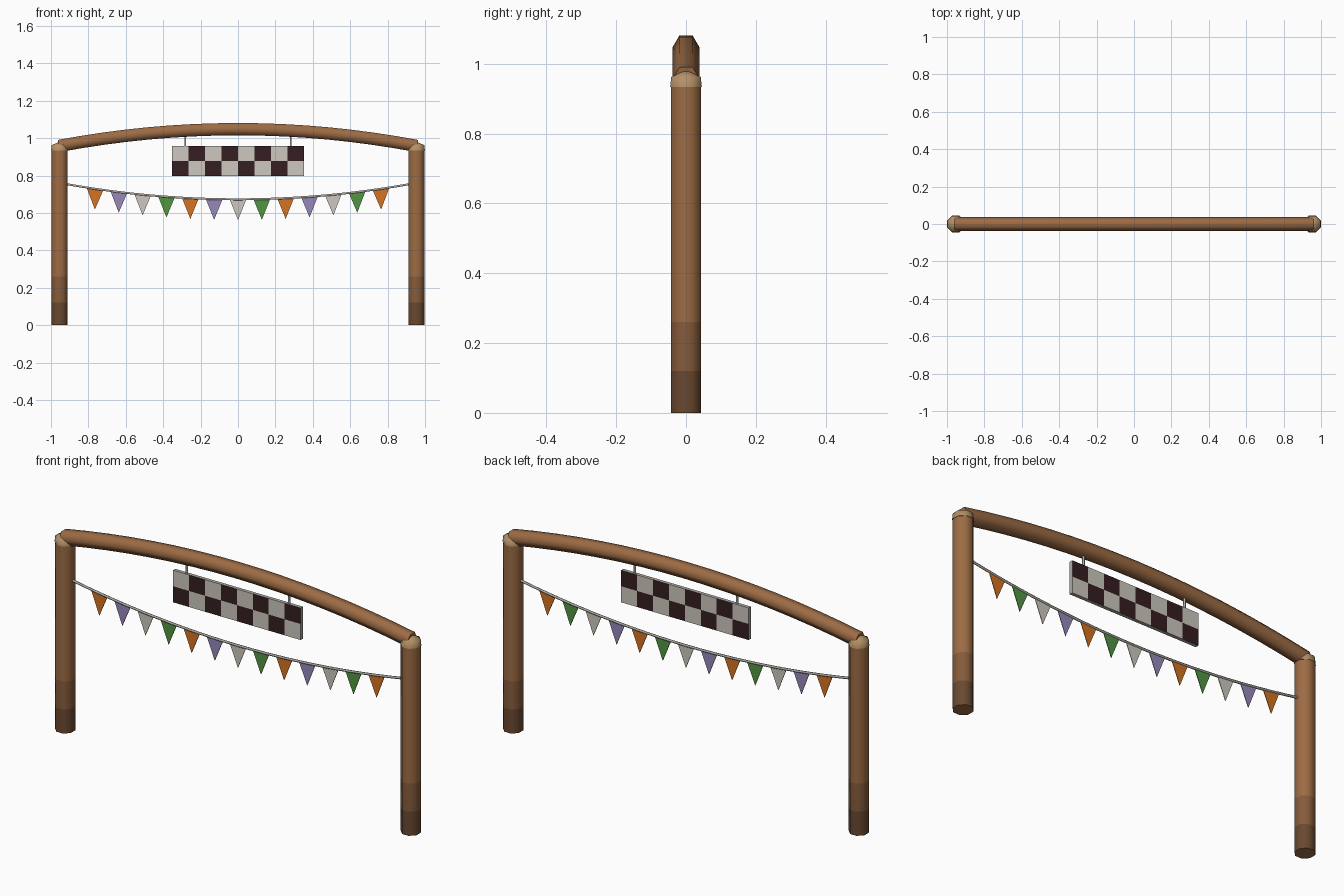
import bpy, bmesh, math
from mathutils import Vector

if "Cube" in bpy.data.objects:
    bpy.data.objects.remove(bpy.data.objects["Cube"])


def material(name, r, g, b):
    m = bpy.data.materials.new(name)
    m.diffuse_color = (r, g, b, 1)
    m.use_nodes = True
    m.node_tree.nodes["Principled BSDF"].inputs["Base Color"].default_value = m.diffuse_color
    return m


WOOD = material("wood", .335, .148, .058)
MID = material("weathered wood", .235, .105, .044)
DARK = material("damp wood", .14, .066, .03)
TAN = material("cut wood", .45, .28, .135)
WHITE = material("off white", .61, .575, .52)
BLACK = material("dark check", .036, .013, .015)
ORANGE = material("orange cloth", .66, .17, .016)
PURPLE = material("purple cloth", .31, .25, .49)
GREEN = material("green cloth", .085, .30, .055)
ROPE = material("grey rope", .42, .41, .38)


def finish(name, bm, mats, smooth=None):
    bmesh.ops.recalc_face_normals(bm, faces=bm.faces)
    me = bpy.data.meshes.new(name)
    bm.to_mesh(me)
    bm.free()
    for m in mats:
        me.materials.append(m)
    if smooth:
        me.shade_smooth()
        me.set_sharp_from_angle(angle=math.radians(smooth))
    ob = bpy.data.objects.new(name, me)
    bpy.context.collection.objects.link(ob)
    return ob


def sweep(name, pts, radii, sides, phase, mats, smooth=65, rule=None):
    """Round tube along points (x, z) in the plane y = 0."""
    bm = bmesh.new()
    P = [Vector((x, 0, z)) for x, z in pts]
    rings = []
    for i, p in enumerate(P):
        t = (P[min(i + 1, len(P) - 1)] - P[max(i - 1, 0)]).normalized()
        side = Vector((0, 1, 0))
        up = side.cross(t)
        ring = []
        for k in range(sides):
            a = phase + math.tau * k / sides
            ring.append(bm.verts.new(p + radii[i] * (math.cos(a) * side + math.sin(a) * up)))
        rings.append(ring)
    for a, b in zip(rings, rings[1:]):
        for k in range(sides):
            j = (k + 1) % sides
            bm.faces.new((a[k], a[j], b[j], b[k]))
    bm.faces.new(rings[0])
    bm.faces.new(rings[-1])
    if rule:
        for f in bm.faces:
            f.material_index = rule(f.calc_center_median())
    return finish(name, bm, mats, smooth)


def arc(x0, x1, n, f):
    return [(x0 + (x1 - x0) * i / n, f(x0 + (x1 - x0) * i / n)) for i in range(n + 1)]


# weathering on posts: dark near the ground, underside plain
def weathering(c):
    if c.z < .001 or c.z > .26:
        return 0
    return 2 if c.z < .12 else 1


# posts with pale cut caps
for s, side in ((-1, "left"), (1, "right")):
    x = s * .954
    zs = (0, .12, .26, .935)
    sweep(side + "_post", [(x, z) for z in zs], [.047] * 4, 8, math.pi / 8, (WOOD, MID, DARK),
          rule=weathering)
    sweep(side + "_post_cap", [(x, z) for z in (.933, .962, .978)], [.049, .046, .01],
          8, math.pi / 8, (TAN,), 60)

# arched hexagonal beam
sweep("arched_beam", arc(-.958, .958, 16, lambda x: 1.048 - .09 * (x / .958) ** 2),
      [.038] * 17, 6, 0, (WOOD,))


# bunting rope
def rope_z(x):
    return .673 + .08 * (x / .91) ** 2


sweep("bunting_rope", arc(-.915, .915, 24, rope_z), [.006] * 25, 6, 0, (ROPE,))

# triangular flags
for i in range(13):
    x = (i - 6) * .1275
    bm = bmesh.new()
    outline = [(x - .045, rope_z(x - .045)), (x + .045, rope_z(x + .045)), (x, rope_z(x) - .111)]
    front, back = [[bm.verts.new((px, y, pz)) for px, pz in outline] for y in (-.0015, .0015)]
    bm.faces.new(front)
    bm.faces.new(back)
    for k in range(3):
        j = (k + 1) % 3
        bm.faces.new((front[k], front[j], back[j], back[k]))
    finish("flag_%02d" % (i + 1), bm, ((ORANGE, PURPLE, WHITE, GREEN)[i % 4],))

# chequered sign: 8 x 2 grid on both faces, grey rim
bm = bmesh.new()
X0, Z0, W, H, T = -.352, .798, .088, .08, .009


def quad(pts, idx):
    bm.faces.new([bm.verts.new(p) for p in pts]).material_index = idx


for y in (-T, T):
    for c in range(8):
        for r in range(2):
            x, z = X0 + c * W, Z0 + r * H
            quad([(x, y, z), (x + W, y, z), (x + W, y, z + H), (x, y, z + H)], (c + r + 1) % 2)
x1, z1 = X0 + 8 * W, Z0 + 2 * H
for x in (X0, x1):
    quad([(x, -T, Z0), (x, T, Z0), (x, T, z1), (x, -T, z1)], 2)
for z in (Z0, z1):
    quad([(X0, -T, z), (x1, -T, z), (x1, T, z), (X0, T, z)], 2)
bmesh.ops.remove_doubles(bm, verts=bm.verts, dist=.0005)
finish("chequered_sign", bm, (WHITE, BLACK, ROPE))

# sign hangers
for s, side in ((-1, "left"), (1, "right")):
    sweep(side + "_hanger", [(s * .282, .955), (s * .282, 1.03)], [.006] * 2, 6, 0, (ROPE,))
